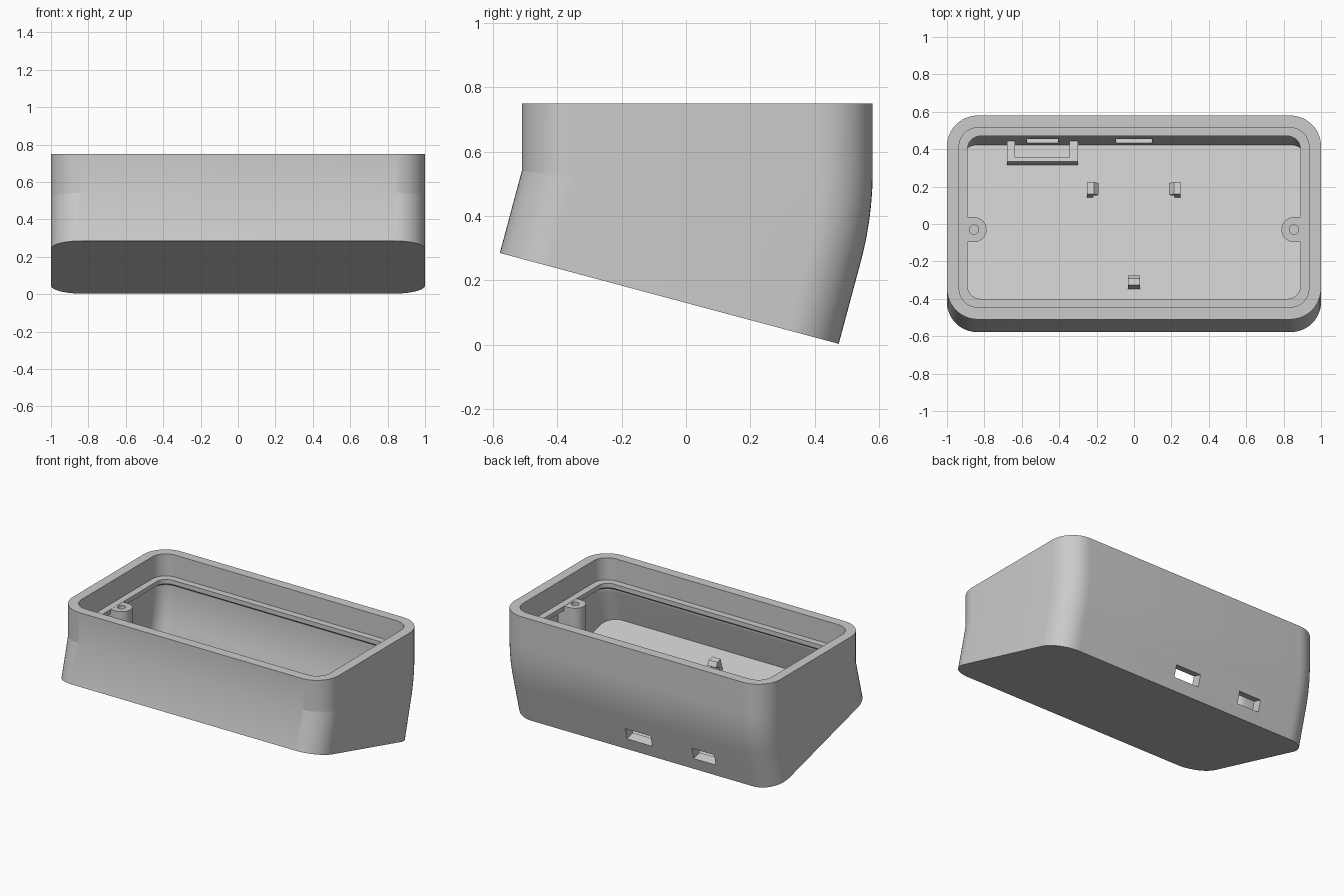
import bpy, bmesh
from math import sin, cos, pi, radians
from mathutils import Matrix, Vector

cube = bpy.data.objects.get("Cube")
if cube:
    bpy.data.objects.remove(cube, do_unlink=True)

DEPTH, TILT, FLOOR = 1.09, radians(15), 0.045
FRONT, BEND_Z, DROP, TOP = -0.51, 0.54, 0.264, 0.75
WALL, LEDGE = 0.065, 0.11

# Tilted frame: x across, y from front to back, z up from the underside
PIVOT = Matrix.Translation((0, FRONT, BEND_Z))
FRAME = PIVOT @ Matrix.Rotation(-TILT, 4, 'X') @ Matrix.Translation((0, 0, -DROP))

grey = bpy.data.materials.new("light grey plastic")
grey.use_nodes = True
grey.diffuse_color = (0.6, 0.6, 0.6, 1)
grey.node_tree.nodes["Principled BSDF"].inputs["Base Color"].default_value = (0.6, 0.6, 0.6, 1)


def finish(name, bm):
    bmesh.ops.remove_doubles(bm, verts=bm.verts, dist=1e-5)
    bmesh.ops.recalc_face_normals(bm, faces=bm.faces)
    mesh = bpy.data.meshes.new(name)
    bm.to_mesh(mesh)
    bm.free()
    mesh.materials.append(grey)
    obj = bpy.data.objects.new(name, mesh)
    bpy.context.collection.objects.link(obj)
    return obj


def select(obj):
    bpy.ops.object.select_all(action='DESELECT')
    obj.select_set(True)
    bpy.context.view_layer.objects.active = obj


def smooth(obj):
    select(obj)
    bpy.ops.object.shade_smooth_by_angle(angle=radians(30))


def prism(name, points, low, high, matrix):
    """Extrude a flat outline along local z, then place it."""
    bm = bmesh.new()
    rings = [[bm.verts.new(matrix @ Vector((x, y, z))) for x, y in points] for z in (low, high)]
    n = len(points)
    bm.faces.new(rings[0])
    bm.faces.new(rings[1])
    for i in range(n):
        j = (i + 1) % n
        bm.faces.new((rings[0][i], rings[0][j], rings[1][j], rings[1][i]))
    return finish(name, bm)


def box(name, x0, x1, y0, y1, z0, z1):
    return prism(name, [(x0, y0), (x1, y0), (x1, y1), (x0, y1)], z0, z1, FRAME)


def cut(obj, cutter):
    cutter.hide_render = True
    mod = obj.modifiers.new("cut", 'BOOLEAN')
    mod.operation, mod.solver, mod.object = 'DIFFERENCE', 'EXACT', cutter
    select(obj)
    bpy.ops.object.modifier_apply(modifier=mod.name)
    bpy.data.objects.remove(cutter, do_unlink=True)


def section(bm, inset, angle, drop):
    """Rounded rectangle turned about the front bend line and lowered."""
    r = max(0.165 - inset, 0.07)
    hx, y0, y1 = 1 - inset - r, inset + r, DEPTH - inset - r
    turn = PIVOT @ Matrix.Rotation(-angle, 4, 'X')
    ring = []
    for k, (cx, cy) in enumerate([(hx, y1), (-hx, y1), (-hx, y0), (hx, y0)]):
        for s in range(13):
            a = (k + s / 12) * pi / 2
            ring.append(bm.verts.new(turn @ Vector((cx + r * cos(a), cy + r * sin(a), -drop))))
    return ring


# Shell: up the outside, over the rim, down past the ledge to the floor
STEPS = 10
bend = [TILT * i / STEPS for i in range(STEPS + 1)]
stations = [(0, TILT, DROP)]
stations += [(0, a, 0) for a in reversed(bend)]
stations += [(0, 0, BEND_Z - TOP), (WALL, 0, BEND_Z - TOP), (WALL, 0, -0.06),
             (LEDGE, 0, -0.06), (LEDGE, 0, -0.03)]
stations += [(WALL, a, 0) for a in bend]
stations += [(WALL, TILT, DROP - FLOOR)]

bm = bmesh.new()
rings = [section(bm, *s) for s in stations]
for lower, upper in zip(rings, rings[1:]):
    for i in range(len(lower)):
        j = (i + 1) % len(lower)
        bm.faces.new((lower[i], lower[j], upper[j], upper[i]))
bm.faces.new(rings[0])
bm.faces.new(rings[-1])
shell = finish("case_shell", bm)

# Port openings through the back wall
for x, half in ((0, 0.095), (-0.49, 0.083)):
    cut(shell, box("port_cutter", x - half, x + half, 1.0, 1.15, 0.085, 0.165))
smooth(shell)

# Screw bosses beside the end walls
for side, label in ((1, "left"), (-1, "right")):
    arc = [(pi / 2 + pi * i / 16) for i in range(17)]
    outline = [(0.085, 0.067)] + [(0.067 * cos(a), 0.067 * sin(a)) for a in arc] + [(0.085, -0.067)]
    place = Matrix.Translation((side * 0.855, -0.03, 0))
    boss = prism(label + "_screw_boss", [(side * x, y) for x, y in outline], 0.165, 0.599, place)
    hole = [(0.025 * cos(2 * pi * i / 20), 0.025 * sin(2 * pi * i / 20)) for i in range(20)]
    cut(boss, prism("screw_hole_cutter", hole, 0.3, 0.7, place))
    smooth(boss)

# Board holder: two arms and a front bar against the back wall
box("holder_right_arm", -0.68, -0.635, 0.913, 1.04, 0.03, 0.12)
box("holder_left_arm", -0.345, -0.3, 0.913, 1.04, 0.03, 0.12)
box("holder_bar", -0.635, -0.345, 0.913, 0.935, 0.03, 0.115)

# Snap clips on the floor, hooks turned to the middle
hook = [(0, -0.01), (0.032, -0.01), (0.032, 0.04), (0.06, 0.055), (0.035, 0.08), (0, 0.08)]
for name, x, y, turn in (("right_clip", -0.25, 0.765, 0), ("left_clip", 0.248, 0.765, 180),
                         ("front_clip", 0, 0.228, 90)):
    stand = (Matrix.Translation((x, y, FLOOR)) @ Matrix.Rotation(radians(turn), 4, 'Z')
             @ Matrix.Rotation(pi / 2, 4, 'X'))
    prism(name, hook, -0.033, 0.033, FRAME @ stand)
